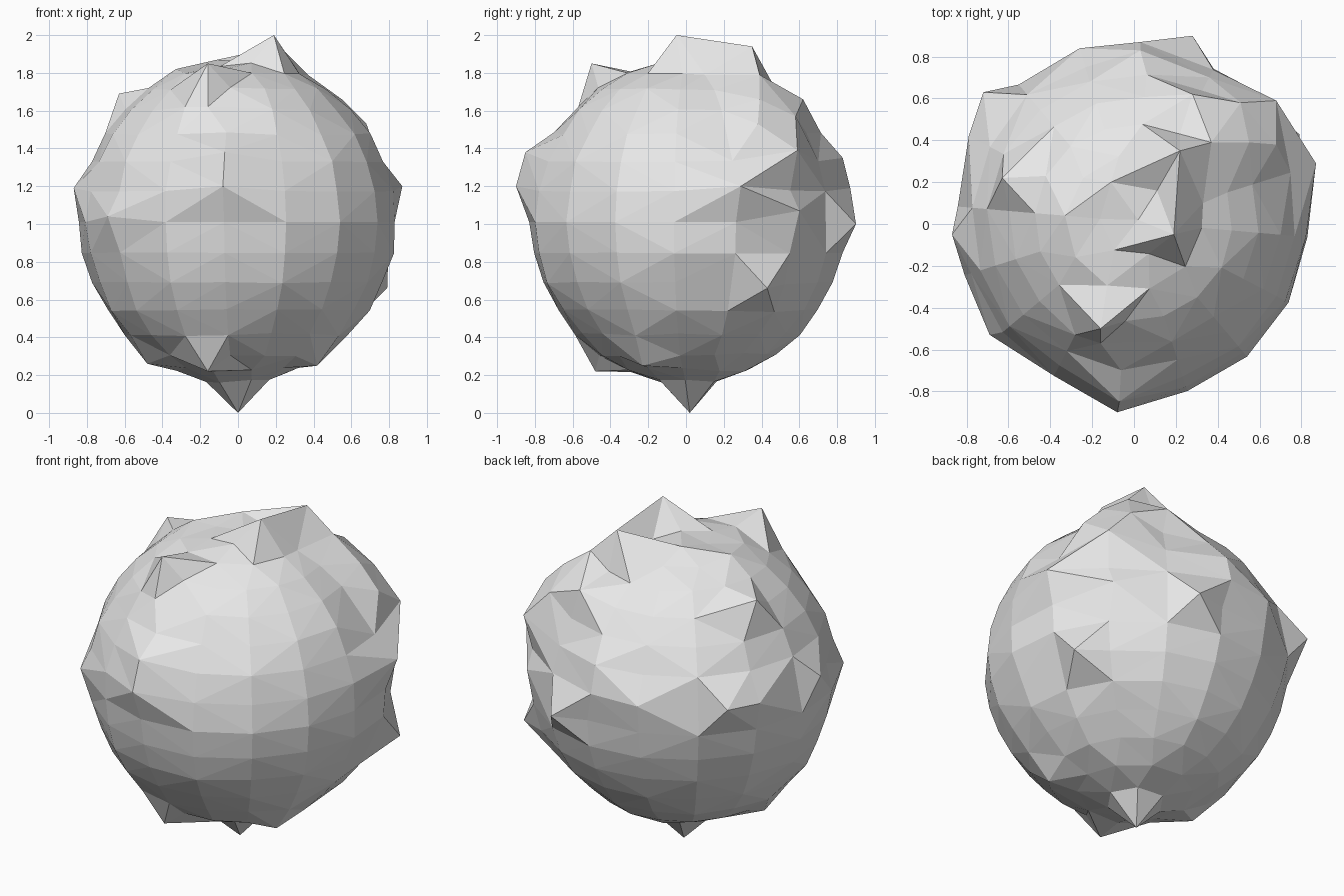
import bpy, bmesh, math, random
from mathutils import Vector

cube = bpy.data.objects.get("Cube")
if cube:
    bpy.data.objects.remove(cube, do_unlink=True)

random.seed(4)
CENTRE = Vector((0, 0.01, 1.01))
RADIUS = 0.835
RINGS = 16

# Tips of the pulled-out points on the rock
crown_peaks = [(0.19, -0.05, 2), (-0.16, -0.5, 1.85), (0.22, 0.35, 1.94),
               (-0.63, 0.22, 1.69), (0.28, 0.62, 1.66), (-0.11, 0.2, 1.87),
               (-0.33, 0.04, 1.82), (0.51, 0.58, 1.57), (0.37, 0.39, 1.79),
               (0.55, 0.39, 1.66), (0.02, 0.02, 1.86), (0.11, 0.16, 1.84),
               (0.33, 0.1, 1.79), (-0.16, -0.57, 1.62)]
side_peaks = [(0.87, 0.29, 1.2), (-0.87, -0.05, 1.19), (0.68, 0.59, 1.39),
              (0.68, 0.38, 1.53), (0.65, 0.6, 1.07), (0.79, 0.43, 0.66),
              (-0.72, 0.63, 1.2), (-0.79, 0.42, 1.18), (0.28, 0.9, 1),
              (-0.08, -0.9, 1.2), (-0.07, -0.85, 1.38), (-0.69, -0.53, 1.04),
              (0.03, 0.87, 1.19), (-0.26, 0.84, 1.18), (0.03, 0.83, 1.35)]
base_peaks = [(0, 0.02, 0), (-0.16, -0.48, 0.22), (-0.48, -0.07, 0.26),
              (0.42, -0.23, 0.25)]

# Directions of the round body: level rings, thinned out near the poles
directions = []
for ring in range(RINGS + 1):
    tilt = math.pi * ring / RINGS
    count = {0: 1, 1: 6, 2: 10}.get(min(ring, RINGS - ring), 16)
    for i in range(count):
        turn = math.radians(-5) + math.tau * i / count
        directions.append(Vector((math.sin(tilt) * math.cos(turn),
                                  math.sin(tilt) * math.sin(turn),
                                  math.cos(tilt))))

# Each peak takes over the closest point of the body
peaks = []
for tip in map(Vector, base_peaks + crown_peaks + side_peaks):
    arm = tip - CENTRE
    directions.remove(max(directions, key=arm.dot))
    peaks.append((arm.normalized(), arm.length))


def body_reach(direction):
    """Slightly rough radius that swells a little beside the peaks."""
    swell = max((reach - RADIUS) * math.exp(-(direction.angle(d) / 0.35) ** 2)
                for d, reach in peaks)
    return RADIUS + 0.18 * swell + random.uniform(-0.01, 0.01)


points = peaks + [(d, body_reach(d)) for d in directions]

# Skin the points while nearly round, then push them out to full height
bm = bmesh.new()
final = {}
for direction, reach in points:
    vert = bm.verts.new(direction * (1 + 0.1 * (reach - RADIUS)))
    final[vert] = CENTRE + direction * reach
bmesh.ops.convex_hull(bm, input=bm.verts[:])
for vert, place in final.items():
    vert.co = place
loose = [v for v in bm.verts if not v.link_faces]
bmesh.ops.delete(bm, geom=loose, context='VERTS')
bmesh.ops.recalc_face_normals(bm, faces=bm.faces[:])

mesh = bpy.data.meshes.new("rock")
bm.to_mesh(mesh)
bm.free()
rock = bpy.data.objects.new("rock", mesh)
bpy.context.collection.objects.link(rock)

# Plain grey stone
stone = bpy.data.materials.new("grey_stone")
stone.use_nodes = True
grey = (0.8, 0.8, 0.8, 1)
stone.diffuse_color = grey
shader = next(n for n in stone.node_tree.nodes if n.type == 'BSDF_PRINCIPLED')
shader.inputs["Base Color"].default_value = grey
mesh.materials.append(stone)
